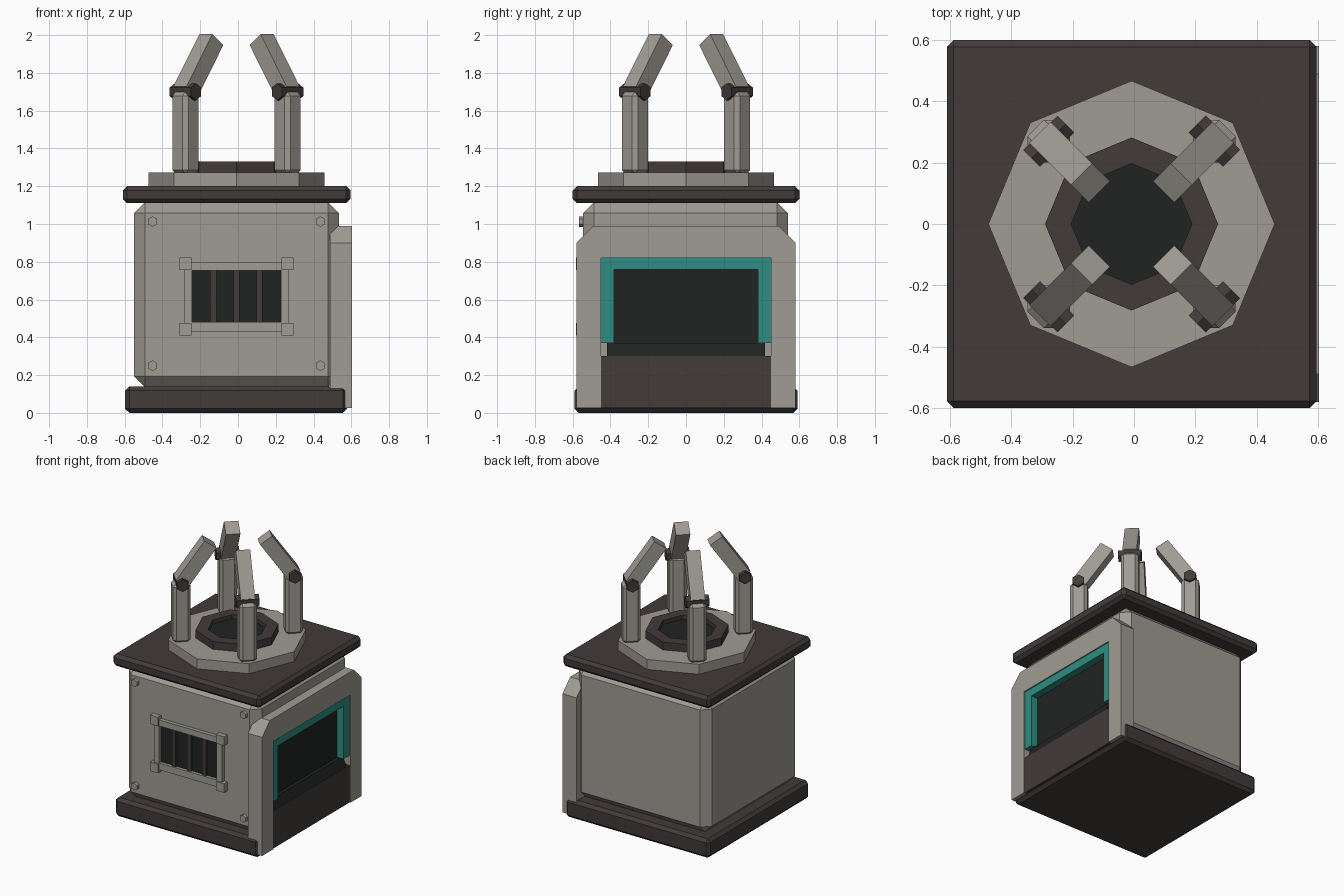
import bpy, bmesh, math
from mathutils import Matrix, Vector

cube = bpy.data.objects.get("Cube")
if cube:
    bpy.data.objects.remove(cube, do_unlink=True)


def material(name, color):
    m = bpy.data.materials.new(name)
    m.use_nodes = True
    m.diffuse_color = (*color, 1)
    m.node_tree.nodes["Principled BSDF"].inputs["Base Color"].default_value = (*color, 1)
    return m


GRAY = material("warm gray", (0.35, 0.33, 0.295))
BROWN = material("dark brown", (0.054, 0.043, 0.042))
BLACK = material("black", (0.015, 0.016, 0.016))
TEAL = material("teal", (0.027, 0.27, 0.225))
CX = -0.008  # axis of the main body


def finish(name, bm, mat, matrix=None):
    bmesh.ops.recalc_face_normals(bm, faces=bm.faces[:])
    mesh = bpy.data.meshes.new(name)
    bm.to_mesh(mesh)
    bm.free()
    mesh.materials.append(mat)
    ob = bpy.data.objects.new(name, mesh)
    if matrix:
        ob.matrix_world = matrix
    bpy.context.collection.objects.link(ob)
    return ob


def box(name, mat, x, y, z, bevel=0, matrix=None):
    """Box from (min, max) ranges, with an optional chamfer."""
    bm = bmesh.new()
    bmesh.ops.create_cube(bm, size=1)
    for v in bm.verts:
        v.co = Vector(r[0] if c < 0 else r[1] for r, c in zip((x, y, z), v.co))
    if bevel:
        bmesh.ops.bevel(bm, geom=bm.edges[:], offset=bevel, segments=1, affect='EDGES')
    return finish(name, bm, mat, matrix)


def extrude(name, mat, profile, start, move):
    """Closed 3D outline pushed along a vector."""
    bm = bmesh.new()
    face = bm.faces.new([bm.verts.new(Vector(p) + Vector(start)) for p in profile])
    new = bmesh.ops.extrude_face_region(bm, geom=[face])["geom"]
    bmesh.ops.translate(bm, vec=move, verts=[g for g in new if isinstance(g, bmesh.types.BMVert)])
    return finish(name, bm, mat)


def prism(name, mat, radius, depth, sides, matrix):
    bm = bmesh.new()
    bmesh.ops.create_cone(bm, cap_ends=True, segments=sides, radius1=radius,
                          radius2=radius, depth=depth)
    return finish(name, bm, mat, matrix)


def lathe(name, mat, profile, sides=8):
    """Faceted ring with vertices on the x and y axes."""
    bm = bmesh.new()
    rings = []
    for i in range(sides):
        a = math.tau * i / sides
        rings.append([bm.verts.new((CX + r * math.cos(a), r * math.sin(a), z)) for r, z in profile])
    for i in range(sides):
        p, q = rings[i], rings[(i + 1) % sides]
        for j in range(len(profile)):
            k = (j + 1) % len(profile)
            bm.faces.new((p[j], q[j], q[k], p[k]))
    return finish(name, bm, mat)


# Main body with base and top slabs
box("base_slab", BROWN, (-0.597, 0.578), (-0.59, 0.59), (0, 0.14), 0.022)
box("body", GRAY, (-0.55, 0.535), (-0.545, 0.54), (0.135, 1.115), 0.058)
box("top_slab", BROWN, (-0.61, 0.595), (-0.6, 0.6), (1.11, 1.2), 0.022)

# Side housing around the hatch
half = [(0.45, 0.82), (0.45, 0.025), (0.58, 0.025), (0.58, 0.9), (0.49, 0.99)]
outline = [(0, y, z) for y, z in half] + [(0, -y, z) for y, z in reversed(half)]
extrude("hatch_housing", GRAY, outline, (0.488, 0, 0), (0.115, 0, 0))

# Hatch: coloured surround, dark opening, sill and lower panel
half = [(0.382, 0.76), (0.382, 0.37), (0.45, 0.37), (0.45, 0.82)]
outline = [(0, y, z) for y, z in half] + [(0, -y, z) for y, z in reversed(half)]
extrude("hatch_surround", TEAL, outline, (0.53, 0, 0), (0.064, 0, 0))
box("hatch_opening", BLACK, (0.53, 0.541), (-0.385, 0.385), (0.35, 0.765))
sill = [(0.53, 0, 0.3), (0.594, 0, 0.3), (0.565, 0, 0.37), (0.53, 0, 0.37)]
extrude("hatch_sill", BLACK, sill, (0, -0.418, 0), (0, 0.836, 0))
box("hatch_lower_panel", BROWN, (0.5, 0.596), (-0.45, 0.45), (0.025, 0.3))

# Front vent
VX, VZ = -0.008, 0.615
box("vent_opening", BLACK, (VX - 0.24, VX + 0.24), (-0.549, -0.54), (0.47, 0.76))
for s, side in ((-1, "right"), (1, "left")):
    xs = sorted((VX + s * 0.235, VX + s * 0.278))
    box("vent_frame_" + side, GRAY, xs, (-0.572, -0.53), (0.432, 0.8))
    zs = (0.755, 0.8) if s > 0 else (0.432, 0.482)
    box("vent_frame_top" if s > 0 else "vent_frame_bottom", GRAY,
        (VX - 0.235, VX + 0.235), (-0.572, -0.53), zs)
    for z in (0.443, 0.79):
        x = VX + s * 0.27
        box("vent_corner", GRAY, (x - 0.033, x + 0.033), (-0.583, -0.53), (z - 0.033, z + 0.033))
for i in (-1, 0, 1):
    x = VX + i * 0.123
    box("vent_bar", BROWN, (x - 0.016, x + 0.016), (-0.562, -0.54), (0.475, 0.76))

# Hexagonal bolts on the front
for x in (-0.452, 0.436):
    for z in (0.25, 1.013):
        prism("bolt", GRAY, 0.028, 0.04, 6,
              Matrix.Translation((x, -0.547, z)) @ Matrix.Rotation(math.pi / 2, 4, 'X'))

# Octagonal turntable, collar and well
lathe("turntable", GRAY, [(0.1, 1.19), (0.467, 1.19), (0.467, 1.273), (0.1, 1.273)])
lathe("collar", BROWN, [(0.197, 1.26), (0.282, 1.26), (0.282, 1.33), (0.197, 1.33)])
prism("well_floor", BLACK, 0.2, 0.03, 8, Matrix.Translation((CX, 0, 1.285)))

# Four claws on the diagonals
for i in range(4):
    turn = Matrix.Translation((CX, 0, 0)) @ Matrix.Rotation(math.pi / 4 + i * math.pi / 2, 4, 'Z')
    pivot = turn @ Matrix.Translation((0.382, 0, 1.7))
    box("claw_post", GRAY, (-0.06, 0.06), (-0.06, 0.06), (-0.435, 0), 0.022, pivot)
    prism("claw_joint", BROWN, 0.045, 0.158, 6, pivot @ Matrix.Rotation(math.pi / 2, 4, 'X'))
    lean = pivot @ Matrix.Rotation(math.radians(-35), 4, 'Y')
    box("claw_finger", GRAY, (-0.05, 0.05), (-0.049, 0.049), (0, 0.337), 0, lean)
